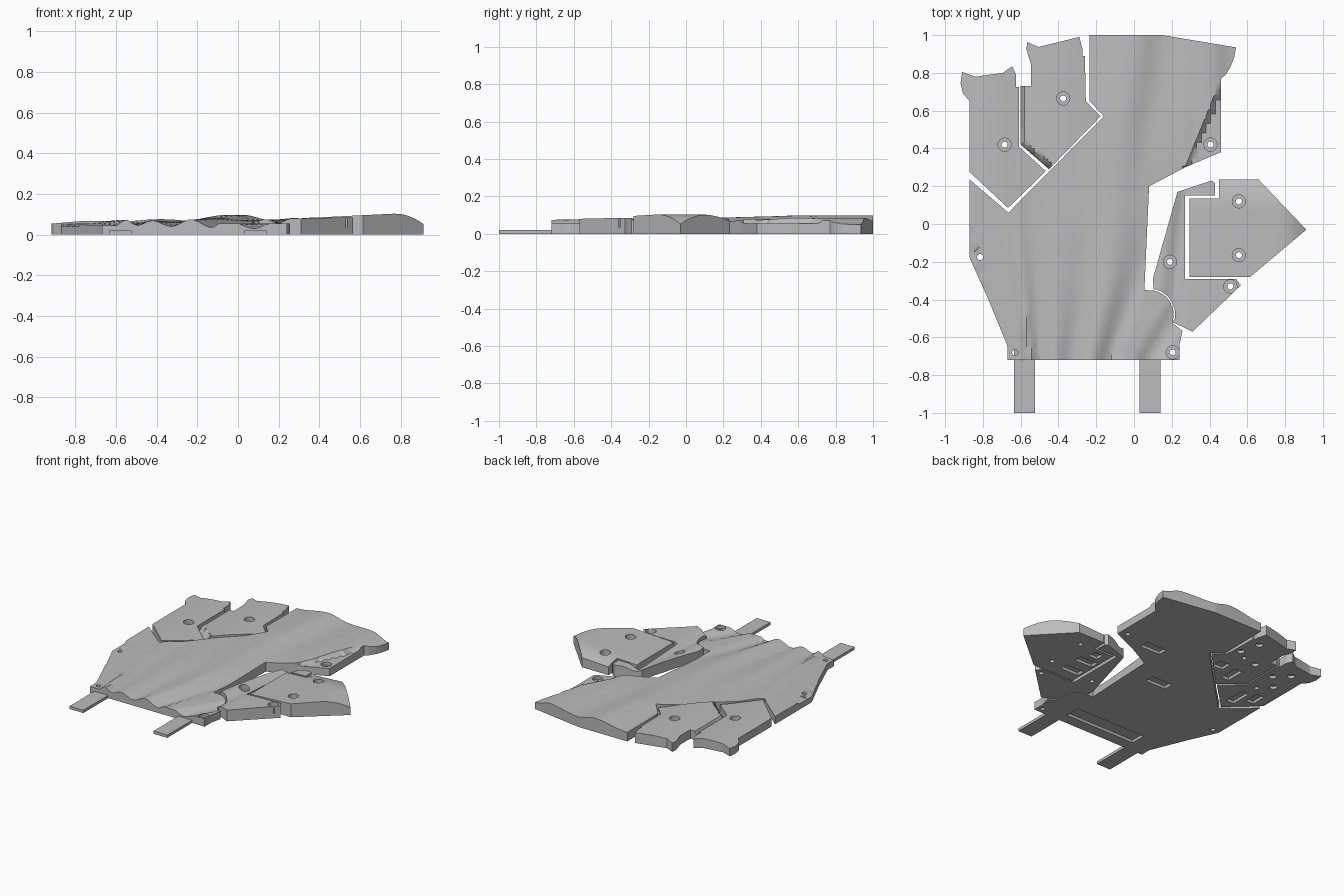
import bpy, bmesh, math
from mathutils import Vector

cube = bpy.data.objects.get("Cube")
if cube:
    bpy.data.objects.remove(cube, do_unlink=True)

grey = bpy.data.materials.new("plain_grey")
grey.use_nodes = True
grey.diffuse_color = (0.5, 0.5, 0.5, 1)
grey.node_tree.nodes["Principled BSDF"].inputs["Base Color"].default_value = (0.5, 0.5, 0.5, 1)


def ease(table, x):
    """Smooth interpolation through (position, height) pairs."""
    if x <= table[0][0]:
        return table[0][1]
    for (a, p), (b, q) in zip(table, table[1:]):
        if x <= b:
            return p + (q - p) * (1 - math.cos(math.pi * (x - a) / (b - a))) / 2
    return table[-1][1]


def right_of(x, y, a, b):
    """Signed distance to the right of the line from a to b."""
    dx, dy = b[0] - a[0], b[1] - a[1]
    return ((x - a[0]) * dy - (y - a[1]) * dx) / math.hypot(dx, dy)


# Surface heights: folds fan out from the front edge to the back edge
FRONT = [(-.67, .045), (-.6, .045), (-.55, .075), (-.5, .045), (-.42, .07), (-.33, .04),
         (-.23, .075), (-.13, .035), (-.06, .075), (.08, .03), (.2, .075)]
BACK = [(-.9, .06), (-.235, .065), (.02, .098), (.17, .07), (.4, .085), (.54, .05)]


def folds(x, y):
    t = y + .72
    return ease(FRONT, (x - .5 * t) / (1 + 1.1 * t))


def body_height(x, y):
    s = max(0, min(1, (y + .72) / 1.3))
    z = (1 - s) * folds(x, y) + s * ease(BACK, x - .15 * (y - 1) * (x < .3))
    side = right_of(x, y, (.27, .3), (.46, .72))
    if side > 0 and y < .75:
        z = min(z, .055)
    if right_of(x, y, (-.775, -.4), (-.87, -.03)) < 0 and x < -.7 and y < 0:
        z = min(z, .04)
    return z


def outer_feather_height(x, y):
    return .06 + .008 * math.cos((x + .72) * 12)


def inner_feather_height(x, y):
    bevel = min(x + .6, right_of(x, y, (-.6, .42), (-.45, .29)) * -1)
    z = .068 + .008 * math.cos((x + .38) * 12)
    return z if bevel > .018 else .03 + max(0, bevel) * 1.5


def lower_panel_height(x, y):
    return ease([(.06, .05), (.17, .075), (.24, .055), (.32, .08), (.6, .085)], x - .12 * (y + .1))


def side_panel_height(x, y):
    z = .08 + .05 * (x - .3)
    return z - 2.5 * max(0, x - .76) ** 2 - 1.2 * max(0, y - .08) ** 2


def new_object(name, bm):
    mesh = bpy.data.meshes.new(name)
    bm.to_mesh(mesh)
    bm.free()
    mesh.materials.append(grey)
    ob = bpy.data.objects.new(name, mesh)
    bpy.context.collection.objects.link(ob)
    return ob


def add_cylinder(bm, x, y, r, z0, z1):
    res = bmesh.ops.create_cone(bm, cap_ends=True, segments=24, radius1=r, radius2=r, depth=z1 - z0)
    bmesh.ops.translate(bm, vec=(x, y, (z0 + z1) / 2), verts=res["verts"])


def add_box(bm, x0, x1, y0, y1, z0, z1):
    res = bmesh.ops.create_cube(bm, size=1)
    bmesh.ops.scale(bm, vec=(x1 - x0, y1 - y0, z1 - z0), verts=res["verts"])
    bmesh.ops.translate(bm, vec=((x0 + x1) / 2, (y0 + y1) / 2, (z0 + z1) / 2), verts=res["verts"])


def cut(ob, bm):
    """Subtract a cutter mesh and bake the result."""
    cutter = new_object("cutter", bm)
    cutter.hide_render = True
    mod = ob.modifiers.new("cut", 'BOOLEAN')
    mod.operation, mod.object, mod.solver = 'DIFFERENCE', cutter, 'EXACT'
    deps = bpy.context.evaluated_depsgraph_get()
    mesh = bpy.data.meshes.new_from_object(ob.evaluated_get(deps))
    ob.modifiers.clear()
    ob.data = mesh
    bpy.data.objects.remove(cutter, do_unlink=True)


def plate(name, outline, height, bored=(), plain=(), pockets=(), dimples=(), step=.025):
    """Flat-bottomed plate with a sculpted top, screw holes and underside pockets."""
    bm = bmesh.new()
    bm.faces.new([bm.verts.new((x, y, 0)) for x, y in outline])
    bmesh.ops.recalc_face_normals(bm, faces=bm.faces)
    bmesh.ops.triangulate(bm, faces=bm.faces)
    for axis in (0, 1):
        lo = min(p[axis] for p in outline)
        hi = max(p[axis] for p in outline)
        normal = Vector((axis == 0, axis == 1, 0))
        for i in range(1, int((hi - lo) / step) + 1):
            geom = bm.verts[:] + bm.edges[:] + bm.faces[:]
            bmesh.ops.bisect_plane(bm, geom=geom, dist=1e-5, plane_co=normal * (lo + i * step + .0013),
                                   plane_no=normal)
    res = bmesh.ops.extrude_face_region(bm, geom=bm.faces[:])
    for v in res["geom"]:
        if isinstance(v, bmesh.types.BMVert):
            v.co.z = height(v.co.x, v.co.y)
    bmesh.ops.recalc_face_normals(bm, faces=bm.faces)
    ob = new_object(name, bm)
    # Wide counterbores and underside pockets first, then through holes
    wide, narrow = bmesh.new(), bmesh.new()
    for x, y in bored:
        add_cylinder(wide, x, y, .035, .035, .2)
    for x0, x1, y0, y1 in pockets:
        add_box(wide, x0, x1, y0, y1, -.05, .02)
    for x, y in dimples:
        add_cylinder(wide, x, y, .025, -.05, .02)
    for x, y in list(bored) + list(plain):
        add_cylinder(narrow, x, y, .016, -.1, .2)
    cut(ob, wide)
    cut(ob, narrow)
    bpy.ops.object.select_all(action='DESELECT')
    ob.select_set(True)
    bpy.context.view_layer.objects.active = ob
    bpy.ops.object.shade_smooth_by_angle(angle=math.radians(32))
    return ob


def arc(r):
    """Rounded joint between the body and the lower panel."""
    return [(.08 + r * math.cos(math.radians(a)), -.48 + r * math.sin(math.radians(a)))
            for a in range(80, -21, -10)]


# Main body
plate("main_body",
      [(-.235, 1), (.15, 1), (.54, .935), (.53, .88), (.51, .83), (.485, .79), (.46, .77), (.46, .38),
       (.27, .3), (.08, .2), (.055, -.35)] + arc(.13) +
      [(.257, -.565), (.24, -.64), (.24, -.72), (-.67, -.72), (-.67, -.645), (-.775, -.39), (-.87, -.18),
       (-.87, .235), (-.665, .06), (-.16, .57), (-.235, .65)],
      body_height, bored=[(.405, .42), (.205, -.68)], plain=[(-.815, -.175), (-.63, -.68)],
      pockets=[(-.525, .03, -.64, -.53), (.08, .24, .35, .42), (-.235, -.075, .03, .1)])

# Back feathers
plate("outer_feather",
      [(-.87, .275), (-.667, .085), (-.467, .28), (-.61, .41), (-.61, .725), (-.625, .725), (-.625, .79),
       (-.645, .835), (-.695, .8), (-.84, .78), (-.91, .805), (-.918, .745), (-.905, .69), (-.87, .65)],
      outer_feather_height, bored=[(-.685, .42)],
      pockets=[(-.7, -.64, .17, .32), (-.8, -.74, .25, .36)], dimples=[(-.76, .5), (-.76, .68), (-.67, .6)])
plate("inner_feather",
      [(-.45, .29), (-.177, .57), (-.255, .65), (-.26, .89), (-.272, .89), (-.272, .925), (-.29, .99),
       (-.4, .963), (-.505, .937), (-.565, .963), (-.57, .925), (-.545, .845), (-.545, .73), (-.6, .73),
       (-.6, .42)],
      inner_feather_height, bored=[(-.375, .665)],
      pockets=[(-.48, -.42, .38, .52), (-.36, -.28, .46, .54)], dimples=[(-.3, .72), (-.34, .86), (-.48, .65)],
      step=.018)

# Front side panels
plate("lower_panel",
      [(.43, .215), (.41, .23), (.23, .17), (.1, -.29)] + arc(.138) +
      [(.2, -.517), (.31, -.57), (.565, -.325), (.54, -.29), (.27, -.29), (.27, .15), (.43, .15)],
      lower_panel_height, bored=[(.19, -.2), (.51, -.33)])
plate("side_panel",
      [(.45, .235), (.66, .235), (.912, -.03), (.615, -.28), (.293, -.28), (.293, .135), (.45, .135)],
      side_panel_height, bored=[(.555, .12), (.555, -.165)],
      pockets=[(.31, .45, -.2, -.14), (.31, .45, -.06, 0), (.35, .42, .04, .1)])

# Front mounting tabs
for name, x in (("right_tab", -.635), ("left_tab", .03)):
    bm = bmesh.new()
    add_box(bm, x, x + .11, -1, -.53, 0, .02)
    new_object(name, bm)
